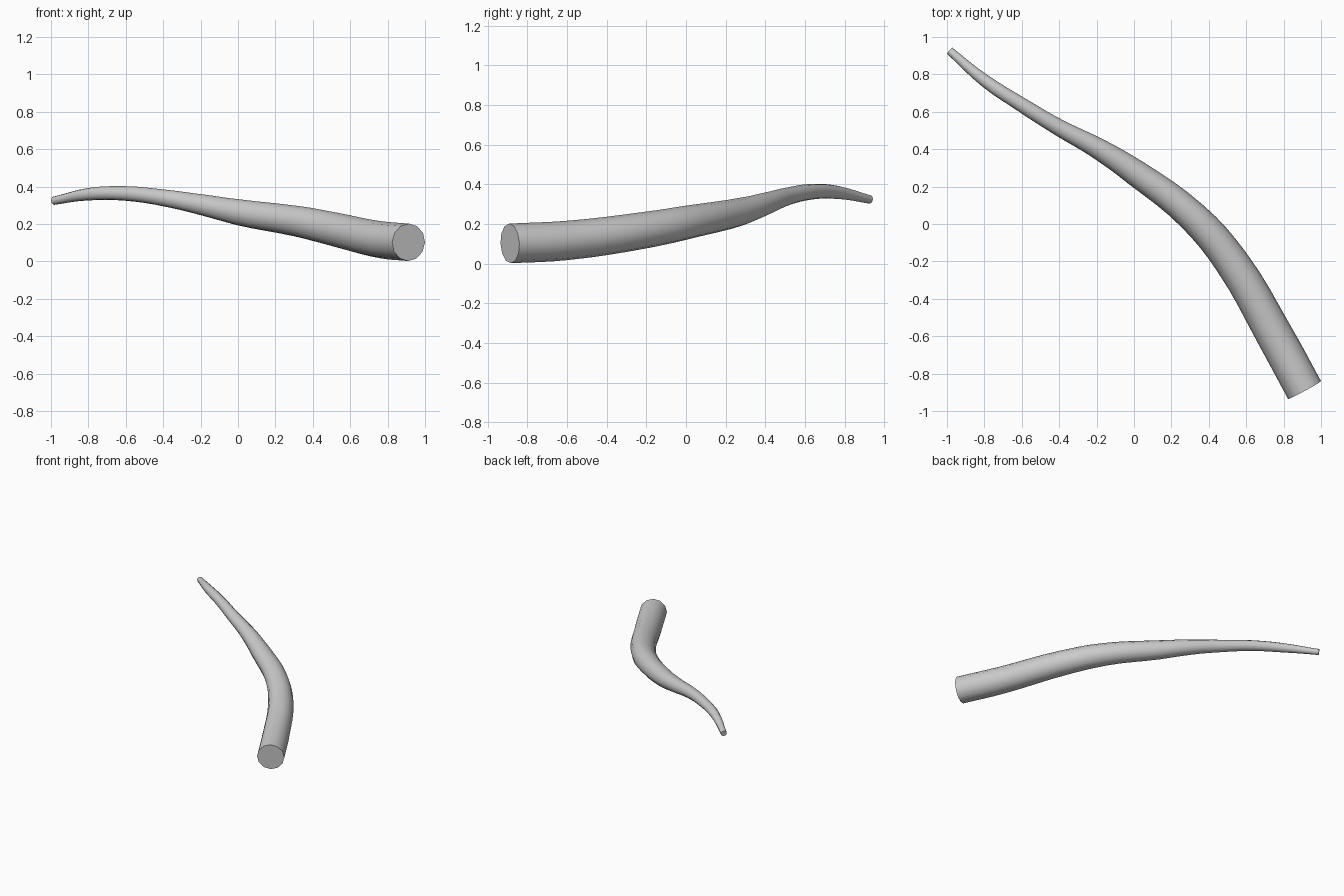
import bpy, math

if "Cube" in bpy.data.objects:
    bpy.data.objects.remove(bpy.data.objects["Cube"])

# centre line points: x, y, z, radius
path = [
    (0.912, -0.888, 0.102, 0.100), (0.755, -0.60, 0.117, 0.099),
    (0.52, -0.20, 0.170, 0.092), (0.317, 0.037, 0.214, 0.083),
    (0.00, 0.280, 0.263, 0.070), (-0.20, 0.408, 0.304, 0.056),
    (-0.40, 0.515, 0.340, 0.045), (-0.60, 0.637, 0.363, 0.039),
    (-0.80, 0.768, 0.359, 0.033), (-0.985, 0.926, 0.324, 0.022),
]

# tapered tube swept along a smooth curve
curve = bpy.data.curves.new("tapered_horn", 'CURVE')
curve.dimensions = '3D'
curve.bevel_depth = 1.0
curve.bevel_resolution = 4
curve.use_fill_caps = True
curve.resolution_u = 4
spline = curve.splines.new('BEZIER')
spline.bezier_points.add(len(path) - 1)
spline.radius_interpolation = 'CARDINAL'
for p, (x, y, z, r) in zip(spline.bezier_points, path):
    p.co = (x, y, z)
    p.radius = r
    p.handle_left_type = p.handle_right_type = 'AUTO'

horn = bpy.data.objects.new("tapered_horn", curve)
bpy.context.collection.objects.link(horn)
bpy.context.view_layer.objects.active = horn
horn.select_set(True)

# make it a mesh, smooth along the side with crisp end caps
bpy.ops.object.convert(target='MESH')
bpy.ops.object.shade_smooth_by_angle(angle=math.radians(40))
